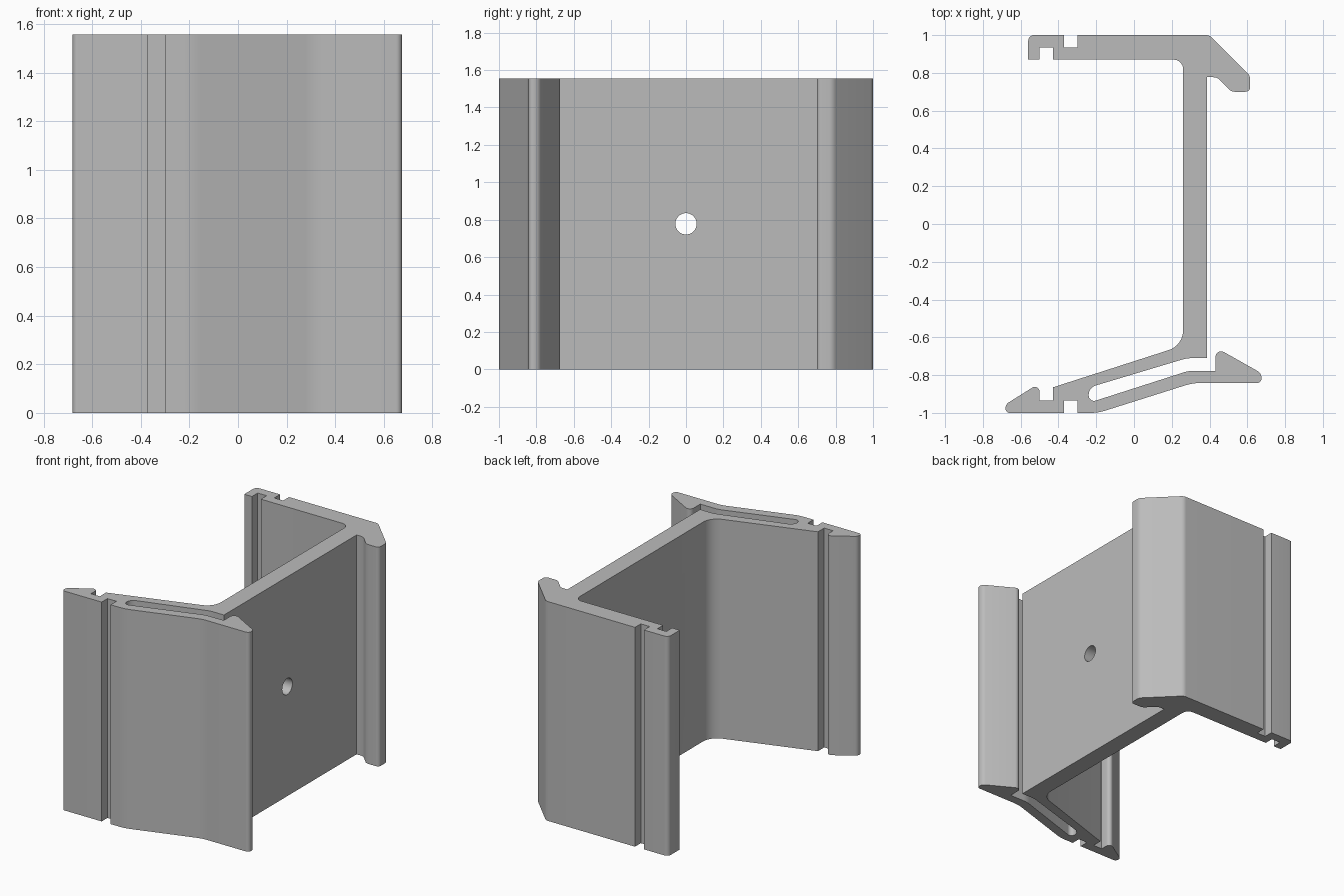
import bpy
import math
from mathutils import Vector

HEIGHT = 1.556
NOTCH_DEPTH = 0.065
NOTCH_LEFT, NOTCH_RIGHT = -0.37, -0.30      # outer grooves
INNER_LEFT, INNER_RIGHT = -0.50, -0.43      # inner grooves
WEB_IN, WEB_OUT = 0.26, 0.387

default = bpy.data.objects.get("Cube")
if default:
    bpy.data.objects.remove(default, do_unlink=True)

grey = bpy.data.materials.new("plain grey")
grey.use_nodes = True
colour = (0.5, 0.5, 0.5, 1)
grey.diffuse_color = colour
grey.node_tree.nodes["Principled BSDF"].inputs["Base Color"].default_value = colour


def groove(x_from, x_to, y, depth):
    """Square groove cut into a horizontal edge."""
    return [(x_from, y), (x_from, y + depth), (x_to, y + depth), (x_to, y)]


def rounded(corners, steps=8):
    """Turn (x, y, setback) corners into an outline with rounded corners."""
    outline = []
    for i, corner in enumerate(corners):
        p = Vector(corner[:2])
        if len(corner) == 2:
            outline.append(p)
            continue
        before = Vector(corners[i - 1][:2]) - p
        after = Vector(corners[(i + 1) % len(corners)][:2]) - p
        setback = min(corner[2], before.length * 0.49, after.length * 0.49)
        u, v = before.normalized(), after.normalized()
        half = u.angle(v) / 2
        radius = setback * math.tan(half)
        centre = p + (u + v).normalized() * setback / math.cos(half)
        start = p + u * setback - centre
        end = p + v * setback - centre
        turn = math.atan2(start.x * end.y - start.y * end.x, start.dot(end))
        first = math.atan2(start.y, start.x)
        for k in range(steps + 1):
            a = first + turn * k / steps
            outline.append(centre + radius * Vector((math.cos(a), math.sin(a))))
    return outline


# Back arm with its outer groove and downturned hook
back_arm = [(-0.56, 1, 0.03),
            *groove(NOTCH_LEFT, NOTCH_RIGHT, 1, -NOTCH_DEPTH),
            (0.40, 1, 0.02), (0.615, 0.785, 0.02), (0.615, 0.70, 0.025),
            (0.515, 0.70, 0.02), (0.44, 0.777, 0.02), (WEB_OUT, 0.777)]

# Outer corner of the web and the slot behind the spring clip
clip_slot = [(WEB_OUT, -0.71), (0.28, -0.71, 0.03),
             (-0.24, -0.866, 0.04), (-0.24, -0.947, 0.06),
             (0.29, -0.777, 0.03)]

# Spring clip with its barb
clip = [(0.432, -0.777), (0.432, -0.653, 0.05), (0.675, -0.79, 0.025),
        (0.675, -0.842, 0.025), (0.31, -0.842, 0.04), (-0.19, -1, 0.04)]

# Front arm with its grooves and pointed tip
front_arm = [*groove(NOTCH_RIGHT, NOTCH_LEFT, -1, NOTCH_DEPTH),
             (-0.68, -1, 0.025), (-0.68, -0.955, 0.02),
             (INNER_LEFT, -0.842, 0.045),
             (INNER_LEFT, -0.935), (INNER_RIGHT, -0.935), (INNER_RIGHT, -0.865)]

# Inner face of the web, then the inner groove of the back arm
inside = [(WEB_IN, -0.643, 0.08), (WEB_IN, 0.87, 0.05),
          *groove(INNER_RIGHT, INNER_LEFT, 0.87, NOTCH_DEPTH),
          (-0.56, 0.87)]

outline = rounded(back_arm + clip_slot + clip + front_arm + inside)

# Extruded profile
count = len(outline)
verts = [(p.x, p.y, z) for z in (0, HEIGHT) for p in outline]
faces = [tuple(range(count)), tuple(reversed(range(count, 2 * count)))]
for i in range(count):
    j = (i + 1) % count
    faces.append((j, i, i + count, j + count))
mesh = bpy.data.meshes.new("extruded_bracket")
mesh.from_pydata(verts, [], faces)
mesh.materials.append(grey)
bracket = bpy.data.objects.new("extruded_bracket", mesh)
bpy.context.collection.objects.link(bracket)

# Screw hole through the web
bpy.ops.mesh.primitive_cylinder_add(vertices=48, radius=0.057, depth=0.4,
                                    location=((WEB_IN + WEB_OUT) / 2, 0, HEIGHT / 2),
                                    rotation=(0, math.pi / 2, 0))
cutter = bpy.context.object
cutter.name = "screw_hole_cutter"
cutter.data.materials.append(grey)

bpy.ops.object.select_all(action="DESELECT")
bracket.select_set(True)
bpy.context.view_layer.objects.active = bracket
bpy.ops.object.mode_set(mode="EDIT")
bpy.ops.mesh.select_all(action="SELECT")
bpy.ops.mesh.normals_make_consistent(inside=False)
bpy.ops.object.mode_set(mode="OBJECT")
hole = bracket.modifiers.new("screw_hole", "BOOLEAN")
hole.operation = "DIFFERENCE"
hole.solver = "EXACT"
hole.object = cutter
bpy.ops.object.modifier_apply(modifier=hole.name)
bpy.data.objects.remove(cutter, do_unlink=True)
bpy.ops.object.shade_smooth_by_angle(angle=math.radians(30))
